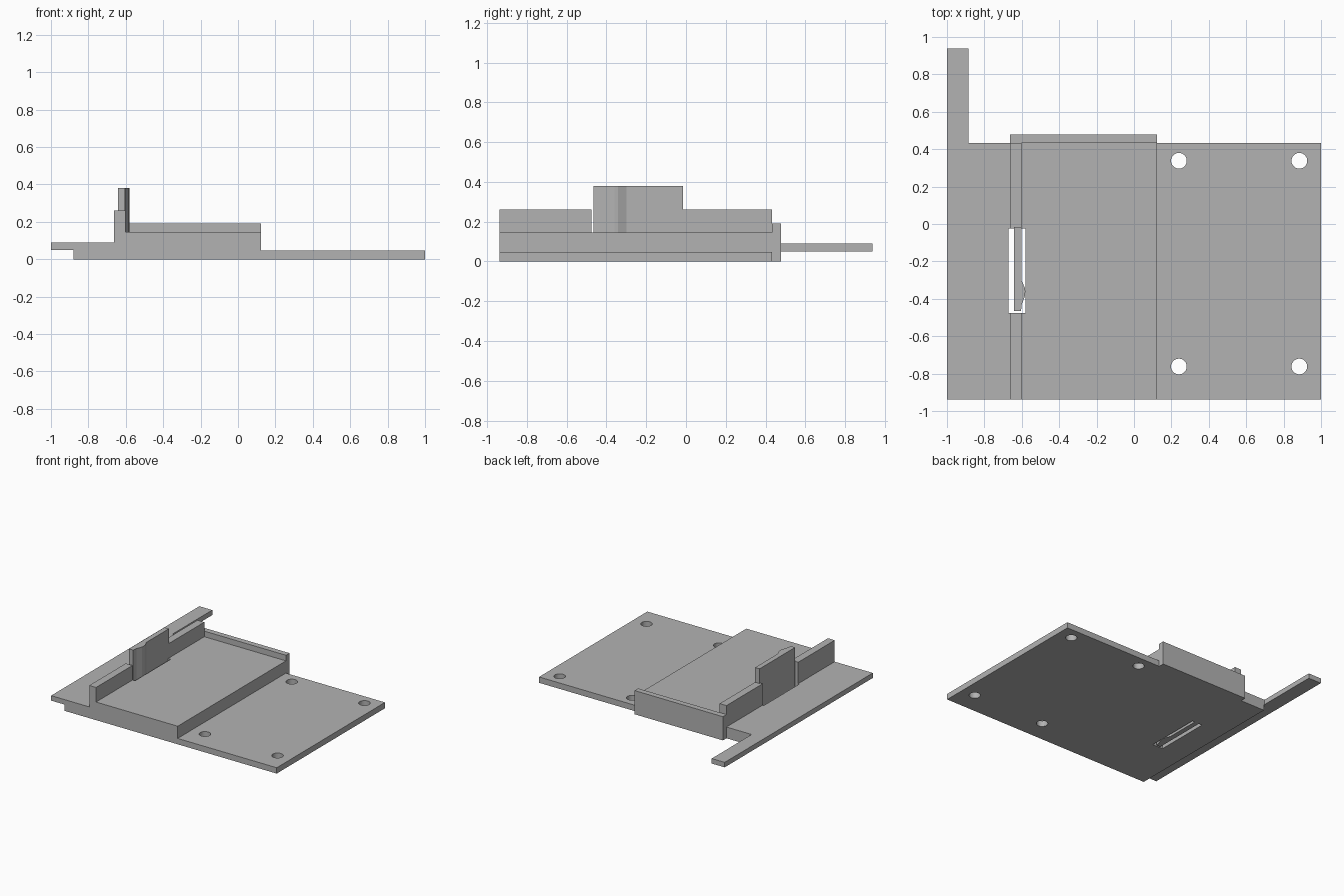
import bpy, bmesh
from mathutils import Vector

cube = bpy.data.objects.get("Cube")
if cube:
    bpy.data.objects.remove(cube, do_unlink=True)

grey = bpy.data.materials.new("plain_grey")
grey.use_nodes = True
colour = (0.45, 0.45, 0.45, 1)
grey.diffuse_color = colour
grey.node_tree.nodes["Principled BSDF"].inputs["Base Color"].default_value = colour


def prism(name, outline, offset):
    """Extrude a closed outline of 3D points along an offset."""
    bm = bmesh.new()
    face = bm.faces.new([bm.verts.new(p) for p in outline])
    out = bmesh.ops.extrude_face_region(bm, geom=[face])
    moved = [v for v in out["geom"] if isinstance(v, bmesh.types.BMVert)]
    bmesh.ops.translate(bm, verts=moved, vec=Vector(offset))
    bmesh.ops.recalc_face_normals(bm, faces=bm.faces)
    mesh = bpy.data.meshes.new(name)
    bm.to_mesh(mesh)
    bm.free()
    mesh.materials.append(grey)
    obj = bpy.data.objects.new(name, mesh)
    bpy.context.collection.objects.link(obj)
    return obj


def box(name, x0, x1, y0, y1, z0, z1):
    corners = [(x0, y0, z0), (x1, y0, z0), (x1, y1, z0), (x0, y1, z0)]
    return prism(name, corners, (0, 0, z1 - z0))


def cut(target, cutter):
    """Subtract the cutter from the target and discard it."""
    mod = target.modifiers.new("cut", "BOOLEAN")
    mod.operation = "DIFFERENCE"
    mod.solver = "EXACT"
    mod.object = cutter
    bpy.context.view_layer.objects.active = target
    bpy.ops.object.modifier_apply(modifier=mod.name)
    bpy.data.objects.remove(cutter, do_unlink=True)


FRONT, BACK = -0.938, 0.433

# Body: base plate, raised bed, side wall and overhanging ledge in one profile
profile = [(-0.88, 0), (1, 0), (1, 0.047), (0.122, 0.047), (0.122, 0.145),
           (-0.602, 0.145), (-0.602, 0.262), (-0.662, 0.262),
           (-0.662, 0.09), (-1, 0.09), (-1, 0.05), (-0.88, 0.05)]
body = prism("base_body", [(x, FRONT, z) for x, z in profile], (0, BACK - FRONT, 0))

# Slot around the clip
cut(body, box("slot_cutter", -0.672, -0.58, -0.476, -0.025, -0.1, 0.5))

# Four mounting holes
for x in (0.24, 0.884):
    for y in (-0.762, 0.338):
        bpy.ops.mesh.primitive_cylinder_add(vertices=48, radius=0.042, depth=0.3,
                                            location=(x, y, 0))
        cut(body, bpy.context.object)

# Stop lip across the back of the bed
box("back_lip", -0.662, 0.122, BACK, 0.478, 0, 0.19)

# Arm reaching back from the ledge
box("rear_arm", -1, -0.885, BACK, 0.938, 0.05, 0.09)

# Spring clip with a small catch on its inner side
clip = [(-0.642, -0.015), (-0.602, -0.015), (-0.602, -0.30), (-0.583, -0.342),
        (-0.581, -0.36), (-0.583, -0.385), (-0.600, -0.43), (-0.604, -0.465),
        (-0.642, -0.465)]
prism("spring_clip", [(x, y, 0) for x, y in clip], (0, 0, 0.38))
